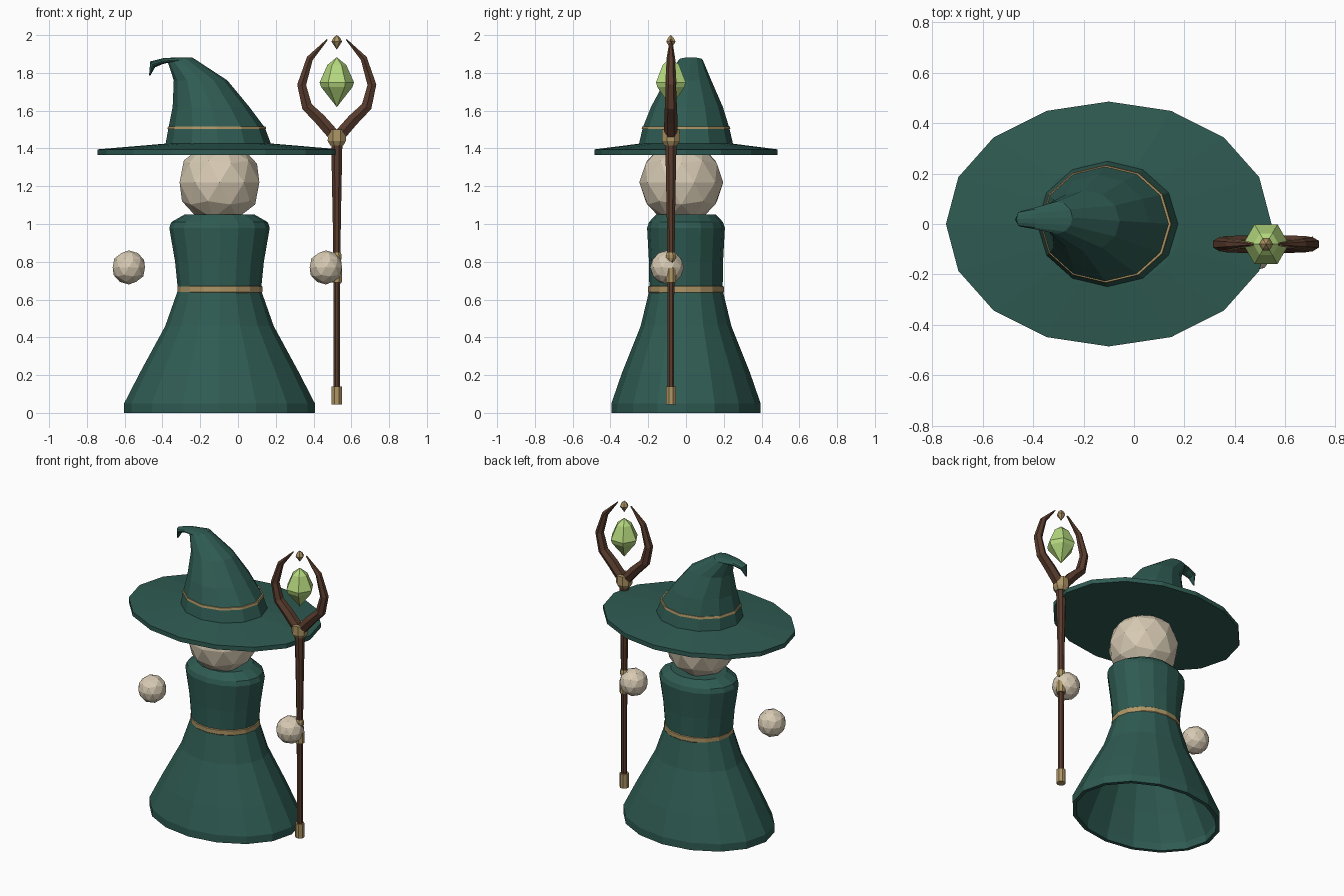
import bpy, bmesh, math

if "Cube" in bpy.data.objects:
    bpy.data.objects.remove(bpy.data.objects["Cube"])


def material(name, rgb):
    m = bpy.data.materials.new(name)
    m.diffuse_color = (*rgb, 1.0)
    m.use_nodes = True
    m.node_tree.nodes["Principled BSDF"].inputs["Base Color"].default_value = m.diffuse_color
    return m


CLOTH = material("teal_cloth", (0.028, 0.105, 0.085))
SKIN = material("pale_skin", (0.68, 0.59, 0.45))
GOLD = material("dull_gold", (0.42, 0.30, 0.13))
WOOD = material("dark_wood", (0.10, 0.045, 0.027))
GEM = material("green_crystal", (0.46, 0.69, 0.21))


def finish(name, bm, mat):
    bmesh.ops.remove_doubles(bm, verts=bm.verts, dist=1e-5)
    bmesh.ops.recalc_face_normals(bm, faces=bm.faces)
    mesh = bpy.data.meshes.new(name)
    bm.to_mesh(mesh)
    bm.free()
    mesh.materials.append(mat)
    ob = bpy.data.objects.new(name, mesh)
    bpy.context.collection.objects.link(ob)
    return ob


def loft(name, rings, sides, mat, phase=0.0):
    """Skin elliptical rings (x, y, z, rx, ry, tilt in degrees) and cap both ends."""
    bm = bmesh.new()
    loops = []
    for x, y, z, rx, ry, tilt in rings:
        t = math.radians(tilt)
        loop = []
        for i in range(sides):
            a = phase + 2 * math.pi * i / sides
            u, v = rx * math.cos(a), ry * math.sin(a)
            loop.append(bm.verts.new((x + u * math.cos(t), y + v, z + u * math.sin(t))))
        loops.append(loop)
    for lo, hi in zip(loops, loops[1:]):
        for i in range(sides):
            j = (i + 1) % sides
            bm.faces.new((lo[i], lo[j], hi[j], hi[i]))
    bm.faces.new(loops[0][::-1])
    bm.faces.new(loops[-1])
    return finish(name, bm, mat)


def stack(name, x, y, profile, sides, mat, phase=0.0):
    """Upright loft from (rx, ry, z) rows."""
    return loft(name, [(x, y, z, rx, ry, 0) for rx, ry, z in profile], sides, mat, phase)


def ball(name, loc, r):
    bm = bmesh.new()
    bmesh.ops.create_icosphere(bm, subdivisions=2, radius=r)
    bmesh.ops.translate(bm, verts=bm.verts, vec=loc)
    return finish(name, bm, SKIN)


CX = -0.098

# Robe: flared shell with a hollow underside
outer = [(0.505, 0.395, 0), (0.505, 0.395, 0.05), (0.42, 0.338, 0.215),
         (0.287, 0.24, 0.46), (0.22, 0.194, 0.65), (0.235, 0.196, 0.80),
         (0.266, 0.206, 0.98), (0.255, 0.196, 1.01), (0.185, 0.158, 1.05)]
inner = [(rx - 0.025, ry - 0.025, z) for rx, ry, z in outer[:7]]
stack("robe", CX, 0, inner[::-1] + outer, 16, CLOTH)
stack("belt", CX + 0.002, 0, [(0.222, 0.196, 0.635), (0.225, 0.2, 0.64),
                            (0.225, 0.2, 0.668), (0.22, 0.194, 0.672)], 16, GOLD)

# Head and floating hands
ball("head", (-0.098, -0.025, 1.22), 0.222)
ball("left_hand", (-0.578, -0.10, 0.77), 0.09)
ball("right_hand", (0.465, -0.10, 0.77), 0.09)

# Hat: wide brim, leaning crown with a drooping tip, thin band
stack("hat_brim", -0.10, 0, [(0.645, 0.485, 1.365), (0.645, 0.485, 1.395),
                             (0.29, 0.25, 1.425)], 16, CLOTH)
loft("hat_crown", [
    (-0.103, 0, 1.41, 0.283, 0.252, 0),
    (-0.113, 0, 1.51, 0.255, 0.229, 0),
    (-0.143, 0.005, 1.62, 0.203, 0.19, 0),
    (-0.198, 0.012, 1.76, 0.142, 0.122, 0),
    (-0.307, 0.025, 1.868, 0.065, 0.064, 13),
    (-0.395, 0.022, 1.863, 0.017, 0.042, 75),
    (-0.452, 0.020, 1.845, 0.02, 0.03, 130),
    (-0.468, 0.018, 1.785, 0.003, 0.004, 170)], 12, CLOTH)
stack("hat_band", -0.112, 0, [(0.262, 0.235, 1.502), (0.258, 0.232, 1.517)], 12, GOLD)

# Staff shaft and metal fittings
SX, SY = 0.523, -0.08


def fitting(name, rows, mat, sides=8):
    return stack(name, SX, SY, [(r, r, z) for r, z in rows], sides, mat, math.pi / sides)


fitting("staff_shaft", [(0.019, 0.06), (0.019, 0.6), (0.023, 1.0), (0.032, 1.43)], WOOD)
fitting("staff_foot_cap", [(0.029, 0.045), (0.029, 0.14)], GOLD)
fitting("lower_grip_ring", [(0.029, 0.69), (0.029, 0.77)], GOLD)
fitting("upper_grip_ring", [(0.023, 0.805), (0.028, 0.82), (0.028, 0.835), (0.022, 0.85)], GOLD)
fitting("staff_collar", [(0.037, 1.415), (0.052, 1.44), (0.05, 1.5)], GOLD)

# Staff fork: two curved prongs with a slim metal inlay
path = [(0.015, 1.47, 0.036), (0.088, 1.553, 0.035), (0.158, 1.622, 0.032),
        (0.186, 1.737, 0.027), (0.143, 1.876, 0.020), (0.05, 1.977, 0.004)]
for side, s in (("left", -1), ("right", 1)):
    prong = []
    for i, (d, z, r) in enumerate(path):
        a, b = path[max(i - 1, 0)], path[min(i + 1, len(path) - 1)]
        tilt = math.degrees(math.atan2(-s * (b[0] - a[0]), b[1] - a[1]))
        prong.append((SX + s * d, SY, z, r, r, tilt))
    loft(side + "_prong", prong, 6, WOOD, math.pi / 6)
    inlay = [(x, y, z, 0.004, r + 0.003, t) for x, y, z, r, ry, t in prong[3:]]
    loft(side + "_prong_inlay", inlay, 4, GOLD)

# Floating crystal and small finial
for name, rows, mat in (
        ("crystal", [(0.001, 1.882), (0.05, 1.842), (0.091, 1.75), (0.083, 1.725), (0.001, 1.62)], GEM),
        ("finial", [(0.001, 2.0), (0.018, 1.985), (0.028, 1.965), (0.001, 1.925)], GOLD)):
    stack(name, SX, SY, [(r, r, z) for r, z in rows], 6, mat)
